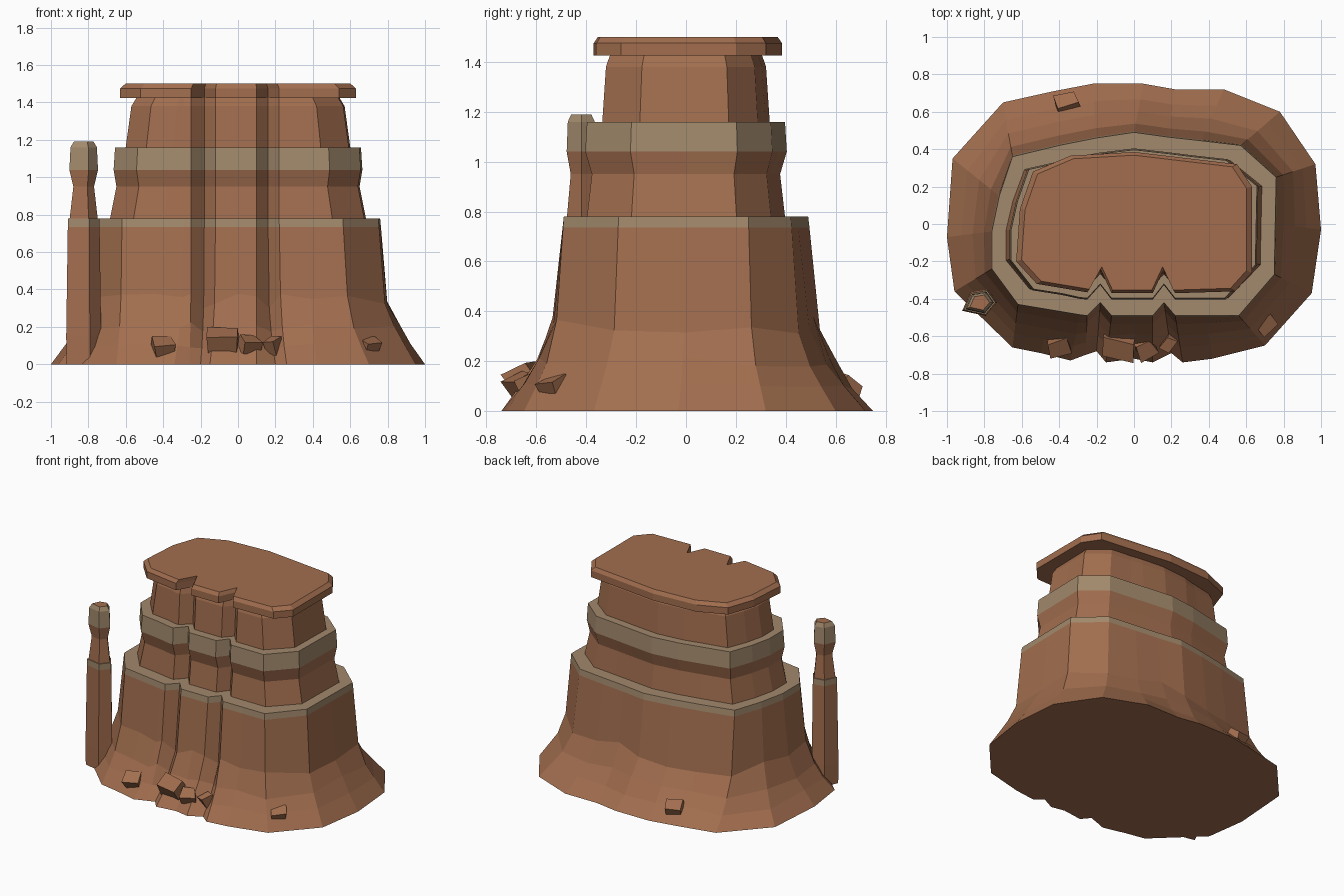
import bpy, bmesh, math, random
from mathutils import Vector, Matrix

random.seed(4)
cube = bpy.data.objects.get("Cube")
if cube:
    bpy.data.objects.remove(cube, do_unlink=True)


def make_material(name, colour):
    mat = bpy.data.materials.new(name)
    mat.use_nodes = True
    mat.diffuse_color = colour
    mat.node_tree.nodes["Principled BSDF"].inputs["Base Color"].default_value = colour
    return mat


ROCK = make_material("red brown rock", (0.36, 0.155, 0.077, 1))
BAND = make_material("pale sandstone", (0.36, 0.25, 0.15, 1))


def finish(name, bm):
    """Turn a bmesh into a flat shaded object with both rock colours."""
    bmesh.ops.recalc_face_normals(bm, faces=bm.faces)
    mesh = bpy.data.meshes.new(name)
    bm.to_mesh(mesh)
    bm.free()
    mesh.materials.append(ROCK)
    mesh.materials.append(BAND)
    obj = bpy.data.objects.new(name, mesh)
    bpy.context.collection.objects.link(obj)
    return obj


def loft(name, rings, bands):
    """Skin a stack of rings; strips whose index is in bands are pale."""
    bm = bmesh.new()
    loops = [[bm.verts.new(p) for p in ring] for ring in rings]
    count = len(rings[0])
    for level, (low, high) in enumerate(zip(loops, loops[1:])):
        for i in range(count):
            j = (i + 1) % count
            face = bm.faces.new((low[i], low[j], high[j], high[i]))
            face.material_index = int(level in bands)
    bm.faces.new(loops[0])
    bm.faces.new(loops[-1])
    return finish(name, bm)


# Cliff outline and foot outline, point for point, counter-clockwise
cliff = [(-.76, -.24), (-.62, -.43), (-.44, -.46), (-.29, -.485), (-.25, -.49),
         (-.18, -.42), (-.12, -.49), (0, -.49), (.1, -.49), (.16, -.42),
         (.22, -.49), (.38, -.49), (.56, -.49), (.75, -.27), (.755, 0),
         (.76, .25), (.57, .42), (.36, .445), (.18, .465), (0, .49),
         (-.2, .46), (-.4, .42), (-.65, .36), (-.72, .15), (-.76, -.04)]
foot = [(-.96, -.36), (-.65, -.66), (-.5, -.69), (-.34, -.73), (-.26, -.7),
        (-.2, -.68), (-.15, -.74), (0, -.72), (.1, -.74), (.2, -.69),
        (.26, -.74), (.42, -.72), (.7, -.65), (.95, -.37), (1, -.03),
        (.97, .32), (.78, .6), (.48, .72), (.22, .72), (.05, .75),
        (-.22, .75), (-.43, .71), (-.7, .65), (-.97, .35), (-1, -.07)]
NOTCHES = (5, 9)


def apron_ring(z, spread, rough):
    """Blend the cliff outline toward the foot, with a little roughness."""
    ring = []
    for i, (c, f) in enumerate(zip(cliff, foot)):
        p = Vector(c).lerp(Vector(f), spread)
        lift = random.uniform(-rough, rough)
        if i in NOTCHES:
            lift = -rough
        ring.append((p.x, p.y, z + lift))
    return ring


def tier_ring(z, sx, sy):
    """Shrink the cliff outline but keep the front gullies in line."""
    ring = []
    for i, (x, y) in enumerate(cliff):
        wide = x * sx if abs(x) > .3 else x
        deep = y * sy - (0 if i not in NOTCHES else -.02 * (sy < 1))
        ring.append((wide, deep, z))
    return ring


# Mesa body: flared apron, cliff, then two set-back tiers
body = [apron_ring(0, 1, 0), apron_ring(.1, .68, .015), apron_ring(.2, .43, .025),
        apron_ring(.34, .18, .04), apron_ring(.735, .02, 0), tier_ring(.78, 1, 1),
        tier_ring(.78, .9, .81), tier_ring(.95, .855, .77), tier_ring(1.04, .875, .825),
        tier_ring(1.16, .865, .81), tier_ring(1.16, .79, .685), tier_ring(1.38, .75, .655),
        tier_ring(1.43, .71, .62)]
loft("mesa_body", body, {4, 5, 8, 9})

# Overhanging cap slab with a chamfered top edge
cap = [(-.63, -.2), (-.52, -.32), (-.25, -.365), (-.18, -.24), (-.12, -.37),
       (.1, -.37), (.16, -.24), (.22, -.37), (.54, -.36), (.63, -.26),
       (.63, .2), (.55, .32), (0, .385), (-.34, .365), (-.54, .28), (-.61, .08)]
loft("cap_slab", [[(x * s, y * s, z) for x, y in cap]
                  for z, s in ((1.425, 1), (1.475, 1), (1.5, .955))], set())

# Free-standing five-sided pillar
pentagon = [(-.085, -.04), (.03, -.065), (.085, 0), (.04, .065), (-.045, .05)]
levels = [(0, 1.08), (.15, 1.1), (.735, 1), (.78, .99), (.78, .88), (.95, .65),
          (1.04, .9), (1.16, .83), (1.19, .62)]
loft("pillar", [[(x * s - .825, y * s - .42, z) for x, y in pentagon]
                for z, s in levels], {2, 3, 6, 7, 8})

# Fallen boulders on the apron
boulders = [((-.4, -.65, .09), (.1, .09, .07), .2),
            ((-.08, -.65, .12), (.17, .11, .1), -.15),
            ((.06, -.66, .1), (.1, .09, .07), .5),
            ((.19, -.63, .1), (.06, .08, .07), -.5),
            ((.7, -.53, .1), (.1, .08, .07), .6),
            ((-.36, .65, .1), (.11, .08, .06), .35)]
for number, (place, size, turn) in enumerate(boulders, 1):
    bm = bmesh.new()
    tilt = math.copysign(.5, -place[1])
    bmesh.ops.create_cube(bm, size=1, matrix=Matrix.Translation(place)
                          @ Matrix.Rotation(turn, 4, "Z") @ Matrix.Rotation(tilt, 4, "X")
                          @ Matrix.Diagonal((*size, 1)))
    for v in bm.verts:
        v.co += Vector([random.uniform(-.01, .01) for _ in range(3)])
    finish(f"boulder_{number}", bm)
